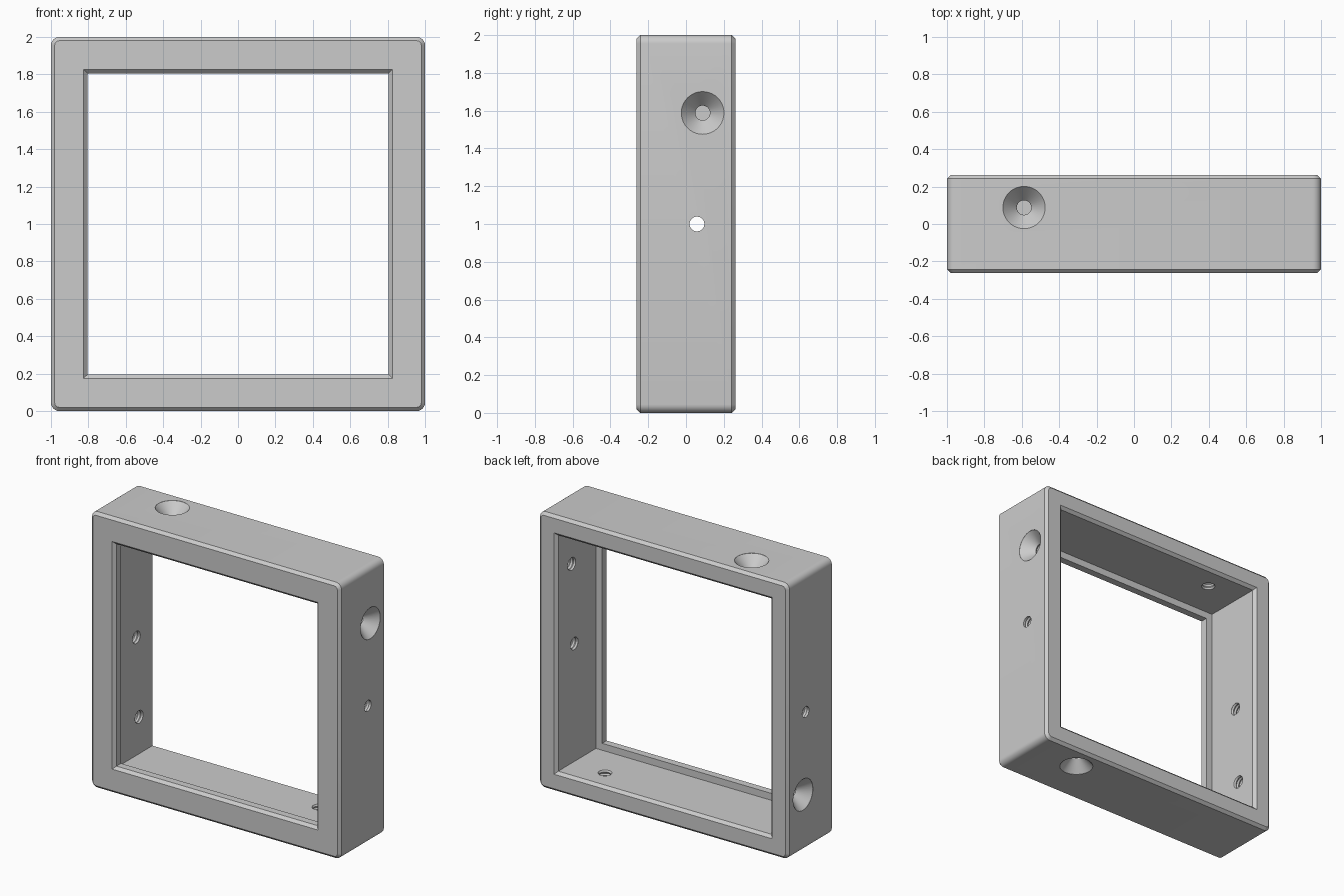
import bpy, bmesh
from math import sin, cos, pi
from mathutils import Matrix, Vector

if "Cube" in bpy.data.objects:
    bpy.data.objects.remove(bpy.data.objects["Cube"])

CENTRE = Vector((0, 0, 1))


def loft(name, rings):
    """Closed solid through rings of equal point count."""
    bm = bmesh.new()
    loops = [[bm.verts.new(p) for p in r] for r in rings]
    n = len(loops[0])
    for a, b in zip(loops, loops[1:]):
        for i in range(n):
            bm.faces.new((a[i], a[(i + 1) % n], b[(i + 1) % n], b[i]))
    bm.faces.new(loops[0])
    bm.faces.new(loops[-1])
    bmesh.ops.recalc_face_normals(bm, faces=bm.faces)
    me = bpy.data.meshes.new(name)
    bm.to_mesh(me)
    bm.free()
    ob = bpy.data.objects.new(name, me)
    bpy.context.collection.objects.link(ob)
    return ob


def square(half, y, r=0.0, steps=6):
    """Square ring in the xz plane, with rounded corners when r > 0."""
    pts = []
    for q, (sx, sz) in enumerate([(1, 1), (-1, 1), (-1, -1), (1, -1)]):
        for k in range(steps + 1 if r else 1):
            a = q * pi / 2 + k / steps * pi / 2
            pts.append(Vector((sx * (half - r) + r * cos(a), y,
                               sz * (half - r) + r * sin(a))) + CENTRE)
    return pts


def bore(name, profile, y, z, turn):
    """Turned cutter along x, rotated by quarter turns around the frame."""
    rot = Matrix.Rotation(-turn * pi / 2, 4, 'Y')
    n = 40
    rings = [[rot @ Vector((x, y + r * cos(2 * pi * i / n),
                            z + r * sin(2 * pi * i / n))) + CENTRE
              for i in range(n)] for x, r in profile]
    return loft(name, rings)


def cut(target, cutter):
    m = target.modifiers.new("cut", 'BOOLEAN')
    m.operation, m.solver, m.object = 'DIFFERENCE', 'EXACT', cutter
    bpy.context.view_layer.objects.active = target
    bpy.ops.object.modifier_apply(modifier=m.name)
    bpy.data.objects.remove(cutter)


# Outer block: rounded corners, chamfered front and back rims
D, C, R = 0.262, 0.02, 0.045
frame = loft("square_frame", [square(1 - C, -D, R - C), square(1, -D + C, R),
                              square(1, D - C, R), square(1 - C, D, R - C)])

# Stepped window: chamfer, front lip, wider pocket, chamfer
cut(frame, loft("window_cutter", [
    square(0.835, -D - 0.01), square(0.805, -D + C), square(0.805, -0.19),
    square(0.855, -0.19), square(0.855, D - C), square(0.885, D + 0.01)]))


def thread(start):
    """Ridged bore profile running inward to the pocket."""
    pts, x = [], start
    while x > 0.83:
        pts += [(x, 0.039), (x - 0.012, 0.046)]
        x -= 0.024
    return pts + [(x, 0.039)]


# Countersunk hole on each of the four sides
for k in range(4):
    cut(frame, bore("countersink_cutter",
                    [(1.02, 0.113), (0.999, 0.113), (0.92, 0.04)] + thread(0.915),
                    0.088, 0.588, k))

# Plain threaded hole on the left and right sides
for k in (0, 2):
    cut(frame, bore("side_hole_cutter", [(1.02, 0.039)] + thread(0.99), 0.058, 0, k))

bpy.ops.object.select_all(action='DESELECT')
frame.select_set(True)
bpy.context.view_layer.objects.active = frame
bpy.ops.object.shade_smooth_by_angle(angle=pi / 6)
